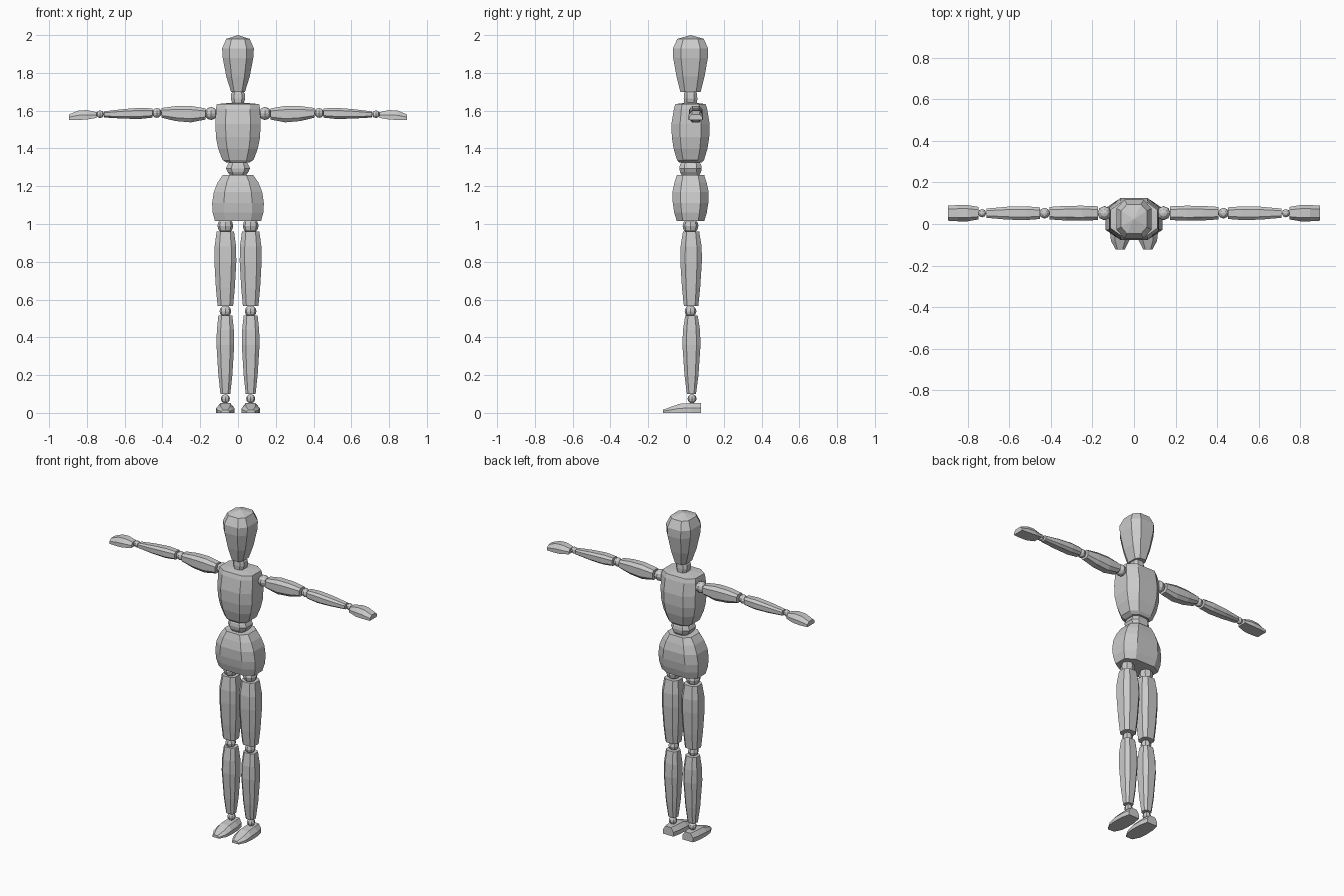
import bpy, bmesh
from mathutils import Vector

cube = bpy.data.objects.get("Cube")
if cube:
    bpy.data.objects.remove(cube, do_unlink=True)

grey = bpy.data.materials.new("plain_grey")
grey.use_nodes = True
COLOUR = (0.6, 0.6, 0.6, 1)
grey.diffuse_color = COLOUR
grey.node_tree.nodes["Principled BSDF"].inputs["Base Color"].default_value = COLOUR

# Cross-sections in a unit square: chamfered block, and arch with a flat sole
c = 0.55
OCTAGON = [(c, -1), (1, -c), (1, c), (c, 1), (-c, 1), (-1, c), (-1, -c), (-c, -1)]
ARCH = [(-1, -1), (1, -1), (1, 0), (c, 1), (-c, 1), (-1, 0)]
MID = 0.024    # depth of the body's centre line
ARM_Y = 0.052  # depth of the arms


def finish(name, bm):
    bmesh.ops.remove_doubles(bm, verts=bm.verts, dist=0.0005)
    bmesh.ops.recalc_face_normals(bm, faces=bm.faces)
    mesh = bpy.data.meshes.new(name)
    bm.to_mesh(mesh)
    bm.free()
    mesh.materials.append(grey)
    obj = bpy.data.objects.new(name, mesh)
    bpy.context.collection.objects.link(obj)


def loft(name, axis, rings, section=OCTAGON):
    """Skin rings of (position, centre a, half a, centre b, half b) along an axis."""
    bm = bmesh.new()
    loops = []
    for t, ca, ha, cb, hb in rings:
        loop = []
        for u, v in section:
            a, b = ca + u * ha, cb + v * hb
            co = {"x": (t, a, b), "y": (a, t, b), "z": (a, b, t)}[axis]
            loop.append(bm.verts.new(co))
        loops.append(loop)
    n = len(section)
    for low, high in zip(loops, loops[1:]):
        for i in range(n):
            j = (i + 1) % n
            bm.faces.new((low[i], low[j], high[j], high[i]))
    bm.faces.new(loops[0])
    bm.faces.new(loops[-1])
    finish(name, bm)


def column(name, x, y, rings):
    """Upright part from (height, half width, half depth) rings."""
    loft(name, "z", [(z, x, hx, y, hy) for z, hx, hy in rings])


def ball(name, centre, radius):
    bm = bmesh.new()
    bmesh.ops.create_uvsphere(bm, u_segments=8, v_segments=6, radius=radius)
    bmesh.ops.translate(bm, verts=bm.verts, vec=Vector(centre))
    finish(name, bm)


# Head, neck, torso, waist and pelvis
column("head", 0, MID, [(1.70, .037, .054), (1.78, .062, .074), (1.88, .081, .092),
                        (1.93, .084, .093), (1.98, .062, .07), (2.0, 0, 0)])
column("neck", 0, MID, [(1.63, .028, .034), (1.665, .038, .036), (1.69, .036, .034),
                        (1.705, .026, .03)])
column("torso", 0, MID, [(1.325, .06, .06), (1.34, .083, .072), (1.40, .105, .09),
                         (1.46, .117, .099), (1.53, .119, .101), (1.61, .117, .088),
                         (1.635, .112, .08), (1.645, 0, 0)])
column("waist", 0, MID, [(1.255, .04, .045), (1.275, .055, .056), (1.295, .064, .059),
                         (1.315, .055, .056), (1.33, .045, .045)])
column("pelvis", 0, MID, [(1.015, .122, .073), (1.06, .134, .086), (1.11, .137, .094),
                          (1.17, .128, .096), (1.22, .108, .085), (1.26, .08, .072)])

for side, s in (("left", 1), ("right", -1)):
    # Leg
    x = s * 0.067
    ball(side + "_hip_joint", (x, MID, .99), .042)
    column(side + "_thigh", x, MID + .003, [(.565, .041, .038), (.66, .050, .048),
           (.80, .058, .057), (.88, .057, .056), (.96, .046, .043)])
    ball(side + "_knee_joint", (x, MID, .538), .031)
    column(side + "_shin", x, MID + .005, [(.10, .026, .024), (.20, .037, .037),
           (.36, .047, .048), (.44, .045, .045), (.515, .037, .033)])
    ball(side + "_ankle_joint", (x, MID + .008, .075), .024)
    loft(side + "_foot", "y", [(-.123, x, .022, .008, .008), (-.08, x, .044, .016, .016),
         (-.035, x, .049, .024, .024), (.03, x, .047, .026, .026),
         (.08, x, .036, .026, .026)], ARCH)

    # Arm
    def limb(part, rings, section=OCTAGON):
        loft(side + part, "x", [(s * p, ARM_Y, hy, (lo + hi) / 2, (hi - lo) / 2)
                                for p, hy, lo, hi in rings], section)

    ball(side + "_shoulder_joint", (s * .142, ARM_Y, 1.585), .034)
    limb("_upper_arm", [(.172, .033, 1.553, 1.612), (.25, .036, 1.538, 1.625),
                        (.33, .035, 1.545, 1.624), (.405, .030, 1.563, 1.614)])
    ball(side + "_elbow_joint", (s * .43, ARM_Y, 1.588), .026)
    limb("_forearm", [(.453, .028, 1.563, 1.612), (.52, .033, 1.556, 1.615),
                      (.61, .031, 1.558, 1.608), (.71, .022, 1.564, 1.596)])
    ball(side + "_wrist_joint", (s * .73, ARM_Y, 1.581), .020)
    limb("_hand", [(.748, .030, 1.562, 1.592), (.80, .039, 1.553, 1.603),
                   (.845, .039, 1.551, 1.600), (.895, .036, 1.551, 1.580)], ARCH)
